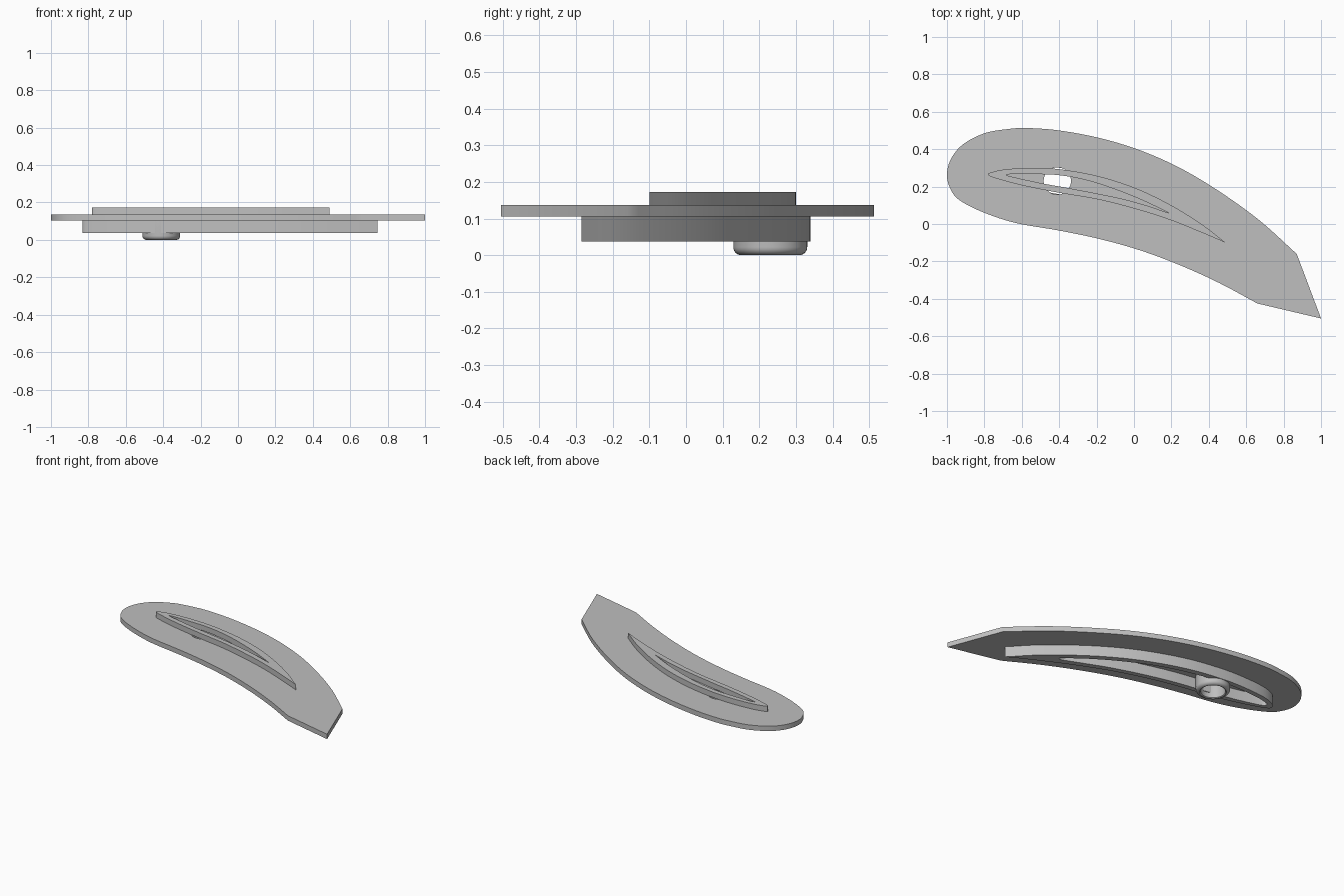
import bpy
import bmesh
import math
from mathutils import Vector

cube = bpy.data.objects.get("Cube")
if cube:
    bpy.data.objects.remove(cube, do_unlink=True)

grey = bpy.data.materials.new("plain_grey")
grey.use_nodes = True
grey.diffuse_color = (0.52, 0.52, 0.52, 1)
grey.node_tree.nodes["Principled BSDF"].inputs["Base Color"].default_value = grey.diffuse_color


def smooth_path(points, steps=6):
    """Open smooth curve through the points, both ends included."""
    p = [Vector(q) for q in points]
    p = [2 * p[0] - p[1]] + p + [2 * p[-1] - p[-2]]
    path = []
    for a, b, c, d in zip(p, p[1:], p[2:], p[3:]):
        for i in range(steps):
            t = i / steps
            path.append(b + 0.5 * t * (c - a + t * (2 * a - 5 * b + 4 * c - d
                        + t * (3 * (b - c) + d - a))))
    return path + [p[-2]]


def leaf(points):
    """Closed outline with one sharp tip at its first point."""
    return smooth_path(points + points[:1])[:-1]


def grow(loop, amount):
    """Move a counter-clockwise outline outwards."""
    grown = []
    for i, p in enumerate(loop):
        along = (loop[(i + 1) % len(loop)] - loop[i - 1])
        if along.length > 0:
            along.normalize()
        grown.append(p + amount * Vector((along.y, -along.x)))
    return grown


def circle(centre, radius, count=48):
    angles = [math.tau * i / count for i in range(count)]
    return [centre + radius * Vector((math.cos(a), math.sin(a))) for a in angles]


def finish(name, bm):
    bmesh.ops.recalc_face_normals(bm, faces=bm.faces[:])
    mesh = bpy.data.meshes.new(name)
    bm.to_mesh(mesh)
    bm.free()
    mesh.materials.append(grey)
    obj = bpy.data.objects.new(name, mesh)
    bpy.context.collection.objects.link(obj)
    bpy.ops.object.select_all(action="DESELECT")
    obj.select_set(True)
    bpy.context.view_layer.objects.active = obj
    bpy.ops.object.shade_smooth_by_angle(angle=math.radians(30))
    return obj


def slab(name, loops, bottom, top):
    """Extrude an outline, with a hole for each further loop."""
    bm = bmesh.new()
    edges = []
    for loop in loops:
        verts = [bm.verts.new((p.x, p.y, bottom)) for p in loop]
        edges += [bm.edges.new((verts[i - 1], verts[i])) for i in range(len(verts))]
    bmesh.ops.triangle_fill(bm, edges=edges, use_beauty=True, normal=(0, 0, 1))
    up = bmesh.ops.extrude_face_region(bm, geom=bm.faces[:])["geom"]
    moved = [v for v in up if isinstance(v, bmesh.types.BMVert)]
    bmesh.ops.translate(bm, verts=moved, vec=(0, 0, top - bottom))
    return finish(name, bm)


def lathe(name, centre, profile, count=48):
    """Turn a closed profile of (radius, height) about a vertical axis."""
    bm = bmesh.new()
    rings = [[bm.verts.new((p.x, p.y, z)) for p in circle(centre, r, count)]
             for r, z in profile]
    for j in range(len(rings)):
        a, b = rings[j - 1], rings[j]
        for i in range(count):
            bm.faces.new((a[i - 1], a[i], b[i], b[i - 1]))
    return finish(name, bm)


# Outlines, counter-clockwise from the right-hand tip
plate_edge = smooth_path([
    (.87, -.16), (.67, .02), (.455, .175), (.245, .3), (.03, .395), (-.185, .46),
    (-.4, .5), (-.57, .513), (-.67, .508), (-.8, .485), (-.915, .425), (-.98, .345),
    (-1, .26), (-.98, .185), (-.93, .125), (-.8, .06), (-.63, .005), (-.4, -.035),
    (-.185, -.08), (.03, -.14), (.245, -.22), (.455, -.315), (.66, -.425)])
plate_edge.append(Vector((1, -.505)))

rim_edge = leaf([
    (.49, -.1), (.36, 0), (.19, .105), (0, .195), (-.2, .258), (-.4, .293), (-.55, .3),
    (-.68, .293), (-.75, .28), (-.78, .267), (-.75, .248), (-.6, .207), (-.4, .167),
    (-.2, .133), (0, .083), (.19, .023), (.36, -.045)])

slot_edge = leaf([
    (.19, .057), (.05, .125), (-.1, .185), (-.25, .233), (-.4, .261), (-.55, .267),
    (-.65, .267), (-.682, .262), (-.65, .252), (-.48, .215), (-.34, .19), (-.1, .143),
    (.05, .104)])

wall_edge = leaf([
    (.745, -.285), (.6, -.135), (.4, .025), (.2, .15), (0, .24), (-.2, .302), (-.4, .334),
    (-.55, .34), (-.7, .33), (-.79, .305), (-.83, .268), (-.8, .232), (-.6, .167),
    (-.4, .127), (-.2, .092), (0, .042), (.2, -.025), (.4, -.11), (.6, -.208)])

pivot = Vector((-.41, .23))
hole = .073

# Base plate with its round hole, raised rim above, hollow wall below
slab("base_plate", [plate_edge, circle(pivot, hole)], .105, .137)
slab("raised_rim", [rim_edge, slot_edge], .137, .172)
slab("lower_wall", [wall_edge, grow(rim_edge, .008)], .037, .105)

# Rounded collar under the hole
rounded = .022
profile = [(hole, .105), (.101, .105)]
for step in range(7):
    a = math.pi / 2 * step / 6
    profile.append((.101 - rounded * (1 - math.cos(a)), rounded * (1 - math.sin(a))))
profile.append((hole, .004))
lathe("collar", pivot, profile)
